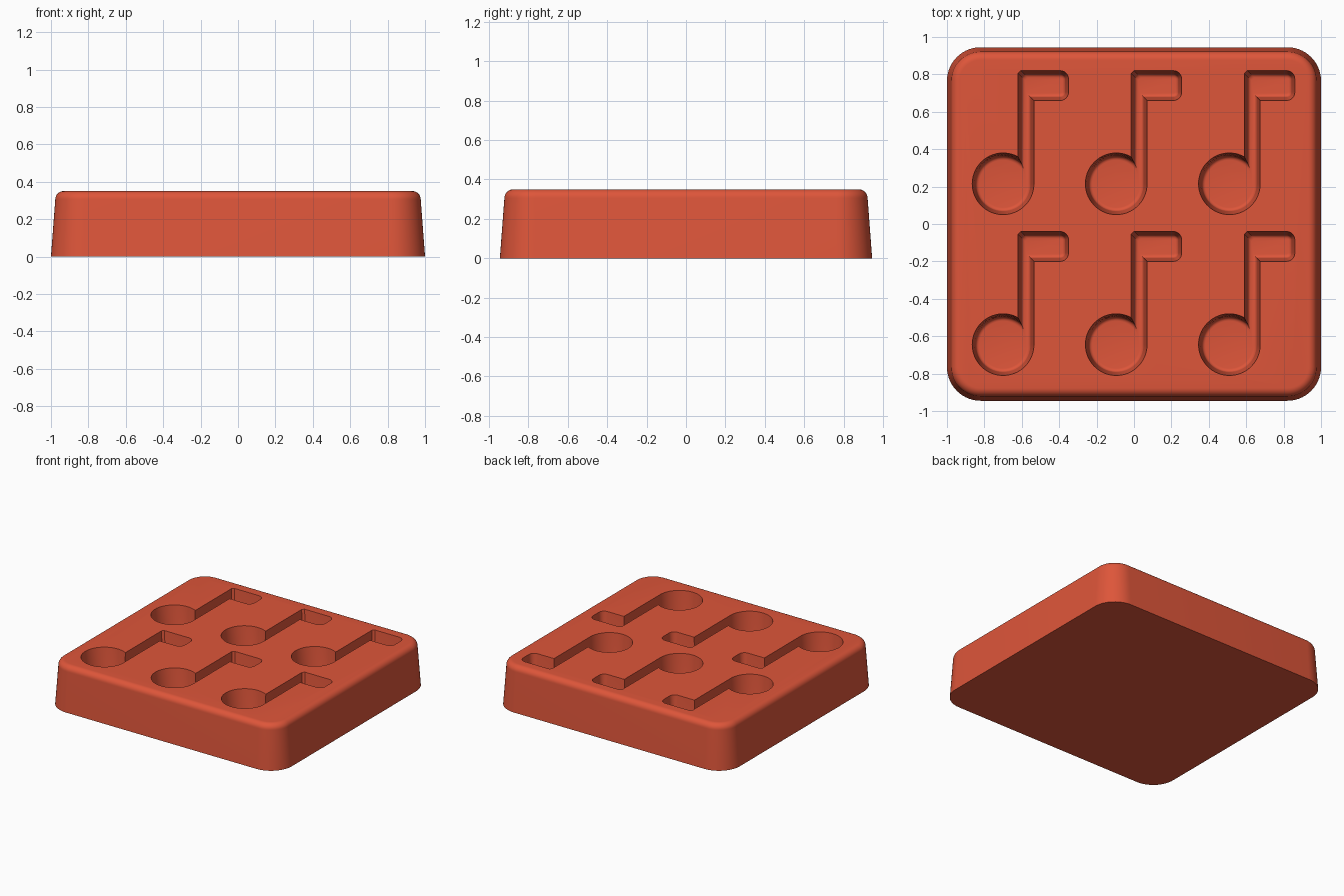
import bpy, bmesh
from math import pi, acos, sin, cos, radians

cube = bpy.data.objects.get("Cube")
if cube:
    bpy.data.objects.remove(cube, do_unlink=True)

HEIGHT = 0.35
DEPTH = 0.22

red = bpy.data.materials.new("warm red")
red.use_nodes = True
COLOR = (0.73, 0.092, 0.042, 1)
red.diffuse_color = COLOR
red.node_tree.nodes["Principled BSDF"].inputs["Base Color"].default_value = COLOR


def arc(cx, cy, r, start, end, steps):
    angles = [start + (end - start) * i / steps for i in range(steps + 1)]
    return [(cx + r * cos(a), cy + r * sin(a)) for a in angles]


def loft(bm, rings):
    """Closed solid through a stack of matching (outline, z) rings."""
    rows = [[bm.verts.new((x, y, z)) for x, y in pts] for pts, z in rings]
    n = len(rows[0])
    for low, high in zip(rows, rows[1:]):
        for i in range(n):
            j = (i + 1) % n
            bm.faces.new((low[i], low[j], high[j], high[i]))
    bm.faces.new(rows[0][::-1])
    bm.faces.new(rows[-1])


def make_object(name, bm):
    mesh = bpy.data.meshes.new(name)
    bm.normal_update()
    bm.to_mesh(mesh)
    bm.free()
    mesh.materials.append(red)
    obj = bpy.data.objects.new(name, mesh)
    bpy.context.collection.objects.link(obj)
    return obj


def rounded_rect(inset):
    hx, hy, r = 1 - inset, 0.945 - inset, 0.18 - inset
    pts = []
    for k, (sx, sy) in enumerate([(1, 1), (-1, 1), (-1, -1), (1, -1)]):
        pts += arc(sx * (hx - r), sy * (hy - r), r, k * pi / 2, (k + 1) * pi / 2, 14)
    return pts


def note_outline(cx, cy, d):
    """Round head, stem tangent to its right side, flag at the top; inset by d."""
    r = 0.165 - d
    left, right = 0.08 + d, r
    rc = 0.045                      # flag corner rounding
    cr = rc - d
    end = 0.35 - rc
    low, high = 0.445 + d, 0.605 - d
    pts = arc(0, 0, r, acos(left / r), 2 * pi, 48)
    pts.append((right, low))
    pts += arc(end, low + cr, cr, -pi / 2, 0, 6)
    pts += arc(end, high - cr, cr, 0, pi / 2, 6)
    pts += [(left + 0.015, high), (left, high - 0.015)]
    return [(cx + x, cy + y) for x, y in pts]


# Tapered block with a rounded upper rim
bm = bmesh.new()
taper, rim = 0.023, 0.045
rings = [(rounded_rect(0), 0)]
for i in range(9):
    a = radians(90) * i / 8
    rings.append((rounded_rect(taper + rim * (1 - cos(a))), HEIGHT - rim + rim * sin(a)))
loft(bm, rings)
block = make_object("mold_block", bm)

# Note-shaped pockets: drafted walls with a fillet at the floor
bm = bmesh.new()
draft, fillet = 0.018, 0.02
floor = HEIGHT - DEPTH
for cy in (0.215, -0.645):
    for col in range(3):
        cx = -0.70 + 0.605 * col
        rings = []
        for i in range(6):
            a = radians(90) * i / 5
            rings.append((note_outline(cx, cy, draft + fillet * (1 - sin(a))),
                          floor + fillet * (1 - cos(a))))
        rings.append((note_outline(cx, cy, 0), HEIGHT))
        rings.append((note_outline(cx, cy, 0), HEIGHT + 0.1))
        loft(bm, rings)
cutter = make_object("note_pocket_cutter", bm)

# Carve the pockets
mod = block.modifiers.new("pockets", "BOOLEAN")
mod.operation = "DIFFERENCE"
mod.solver = "EXACT"
mod.object = cutter
bpy.ops.object.select_all(action="DESELECT")
bpy.context.view_layer.objects.active = block
block.select_set(True)
bpy.ops.object.modifier_apply(modifier=mod.name)
bpy.data.objects.remove(cutter, do_unlink=True)
bpy.ops.object.shade_smooth_by_angle(angle=radians(30))
